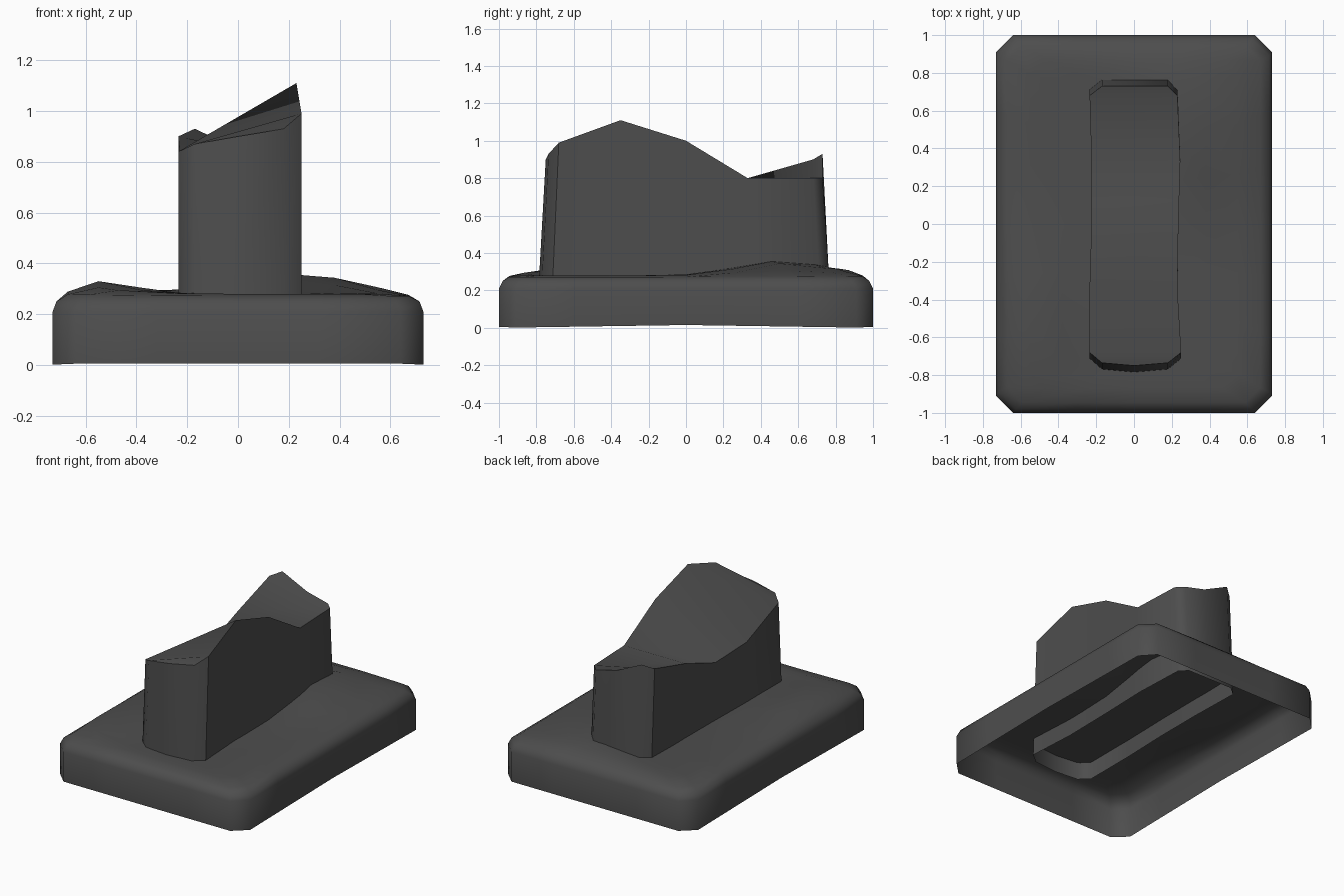
import bpy, bmesh, math

if "Cube" in bpy.data.objects:
    bpy.data.objects.remove(bpy.data.objects["Cube"])

grey = bpy.data.materials.new("dark_grey")
grey.diffuse_color = (0.075, 0.075, 0.075, 1)
grey.use_nodes = True
grey.node_tree.nodes["Principled BSDF"].inputs["Base Color"].default_value = grey.diffuse_color


def finish(name, bm, angle):
    bmesh.ops.recalc_face_normals(bm, faces=bm.faces[:])
    me = bpy.data.meshes.new(name)
    bm.to_mesh(me)
    bm.free()
    me.materials.append(grey)
    ob = bpy.data.objects.new(name, me)
    bpy.context.collection.objects.link(ob)
    bpy.ops.object.select_all(action='DESELECT')
    ob.select_set(True)
    bpy.context.view_layer.objects.active = ob
    bpy.ops.object.shade_smooth_by_angle(angle=math.radians(angle))
    return ob


def outline(hx, hy, c, nx=4, ny=6):
    """Rectangle with cut corners and subdivided sides, counter-clockwise."""
    pts = []
    corners = [((-hx + c, -hy), (hx - c, -hy), nx), ((hx, -hy + c), (hx, hy - c), ny),
               ((hx - c, hy), (-hx + c, hy), nx), ((-hx, hy - c), (-hx, -hy + c), ny)]
    for a, b, n in corners:
        for i in range(n + 1):
            t = i / n
            pts.append((a[0] + (b[0] - a[0]) * t, a[1] + (b[1] - a[1]) * t))
    return pts


def bridge(bm, r0, r1):
    n = len(r0)
    for i in range(n):
        j = (i + 1) % n
        bm.faces.new((r0[i], r0[j], r1[j], r1[i]))


def bump(x, y, cx, cy, sx, sy, h):
    return h * math.exp(-((x - cx) / sx) ** 2 - ((y - cy) / sy) ** 2)


def top_height(x, y):
    # gently uneven top of the base
    return (bump(x, y, 0.26, 0.48, 0.28, 0.3, 0.075)
            + bump(x, y, -0.55, -0.5, 0.2, 0.35, 0.05)
            + bump(x, y, 0, 0.8, 0.5, 0.2, 0.02))


# Base: open-bottomed shell with rounded shoulders
bm = bmesh.new()
rings = []
for hx, hy, c, z, f in [(0.73, 1.0, 0.09, 0.0, 0), (0.73, 1.0, 0.09, 0.21, 0),
                        (0.715, 0.98, 0.09, 0.25, 0), (0.67, 0.945, 0.08, 0.272, 0.5),
                        (0.55, 0.87, 0.08, 0.28, 1), (0.38, 0.81, 0.06, 0.28, 1),
                        (0.235, 0.75, 0.06, 0.28, 1)]:
    ring = []
    for x, y in outline(hx, hy, c):
        lift = top_height(x, y) * f
        if z == 0:  # slightly wavy lower rim
            lift = 0.015 * (1 - abs(y)) if abs(x) > 0.7 else 0.005
        ring.append(bm.verts.new((x, y, z + lift)))
    rings.append(ring)
for a, b in zip(rings, rings[1:]):
    bridge(bm, a, b)
bm.faces.new(rings[-1])
finish("base_plate", bm, 50)

# Upright: broken stump, open below, with a jagged top
left = [(-0.235, -0.68, 0.84), (-0.235, -0.33, 0.70), (-0.225, 0.0, 0.68),
        (-0.225, 0.33, 0.80), (-0.235, 0.68, 0.90)]
right = [(0.25, -0.68, 0.99), (0.23, -0.35, 1.11), (0.235, 0.0, 1.0),
         (0.245, 0.33, 0.80), (0.23, 0.68, 0.80)]
front = [(-0.17, -0.735, 0.87), (0.0, -0.75, 0.90), (0.18, -0.735, 0.93)]
back = [(0.18, 0.73, 0.80), (0.02, 0.73, 0.84), (-0.17, 0.73, 0.93)]

bm = bmesh.new()
L, R, F, B = [[bm.verts.new(p) for p in s] for s in (left, right, front, back)]
top_ring = F + R + B + L[::-1]
low_rings = []
for z, sy in ((0.30, 1.045), (0.16, 1.05)):
    low_rings.append([bm.verts.new((v.co.x, v.co.y * sy, z)) for v in top_ring])
bridge(bm, low_rings[0], top_ring)
bridge(bm, low_rings[1], low_rings[0])
for i in range(4):  # top surface, strip by strip
    bm.faces.new((L[i], R[i], R[i + 1], L[i + 1]))
bm.faces.new([L[0]] + F + [R[0]])
bm.faces.new([R[4]] + B + [L[4]])
finish("upright_stump", bm, 50)
